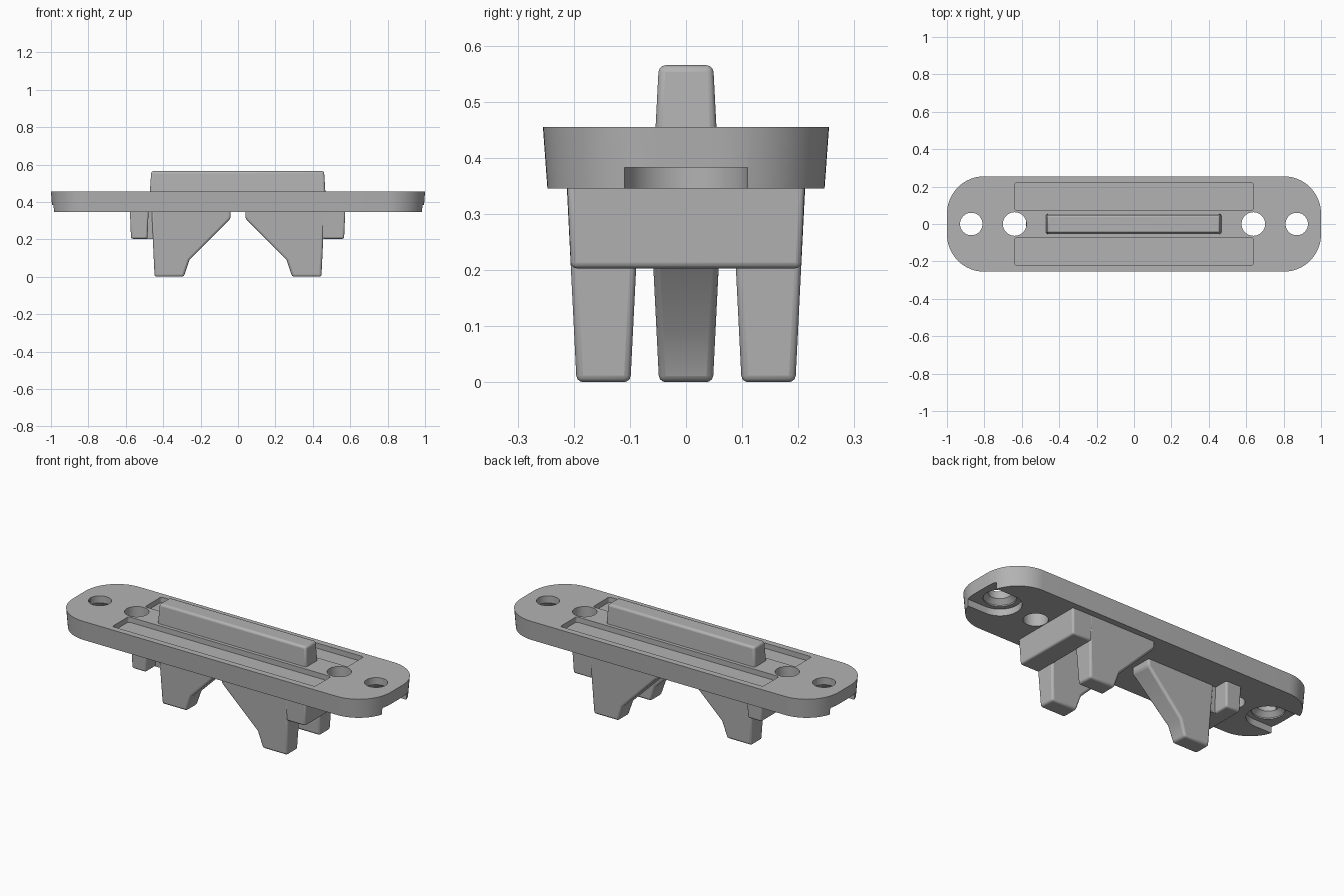
import bpy, bmesh, math

if "Cube" in bpy.data.objects:
    bpy.data.objects.remove(bpy.data.objects["Cube"])

grey = bpy.data.materials.new("plain_grey")
grey.diffuse_color = (0.45, 0.45, 0.45, 1)
grey.use_nodes = True
grey.node_tree.nodes["Principled BSDF"].inputs["Base Color"].default_value = grey.diffuse_color


def loft(name, loops, bevel=0):
    """Skin a list of equal-length point loops and cap both ends."""
    bm = bmesh.new()
    rings = [[bm.verts.new(p) for p in loop] for loop in loops]
    n = len(rings[0])
    for a, b in zip(rings, rings[1:]):
        for i in range(n):
            j = (i + 1) % n
            bm.faces.new((a[i], a[j], b[j], b[i]))
    bm.faces.new(rings[0][::-1])
    bm.faces.new(rings[-1])
    bmesh.ops.recalc_face_normals(bm, faces=bm.faces)
    mesh = bpy.data.meshes.new(name)
    bm.to_mesh(mesh)
    bm.free()
    mesh.materials.append(grey)
    ob = bpy.data.objects.new(name, mesh)
    bpy.context.collection.objects.link(ob)
    if bevel:
        mod = ob.modifiers.new("soft_edges", 'BEVEL')
        mod.width, mod.segments = bevel, 3
        mod.limit_method, mod.angle_limit = 'ANGLE', math.radians(35)
    return ob


def smooth(ob):
    bpy.ops.object.select_all(action='DESELECT')
    ob.select_set(True)
    bpy.context.view_layer.objects.active = ob
    bpy.ops.object.shade_smooth_by_angle(angle=math.radians(32))


def rounded(x, y, r, z, steps=16):
    pts = []
    for q, (sx, sy) in enumerate([(1, 1), (-1, 1), (-1, -1), (1, -1)]):
        for i in range(steps + 1):
            a = math.pi / 2 * (q + i / steps)
            pts.append((sx * (x - r) + r * math.cos(a), sy * (y - r) + r * math.sin(a), z))
    return pts


def circle(cx, r, z, n=48):
    return [(cx + r * math.cos(2 * math.pi * i / n), r * math.sin(2 * math.pi * i / n), z) for i in range(n)]


def box(name, x0, x1, hy0, hy1, z0, z1, dx=0.0, bevel=0.0):
    """Block with half-width hy0 at the bottom, hy1 at the top; dx draws in the bottom ends."""
    def ring(a, b, h, z):
        return [(a, -h, z), (b, -h, z), (b, h, z), (a, h, z)]
    return loft(name, [ring(x0 + dx, x1 - dx, hy0, z0), ring(x0, x1, hy1, z1)], bevel)


# Base plate with a slight draft
plate = loft("base_plate", [rounded(0.992, 0.247, 0.195, 0.345), rounded(1.0, 0.255, 0.2, 0.455)])

# Cutters: holes, countersinks, end notches, top recesses
cutters = []
for s in (-1, 1):
    cutters.append(loft("inner_hole", [circle(s * 0.638, 0.063, 0.3), circle(s * 0.638, 0.063, 0.5)]))
    cutters.append(loft("screw_hole", [circle(s * 0.87, 0.06, 0.3), circle(s * 0.87, 0.06, 0.5)]))
    def notch(z):
        arc = [math.pi / 2 + math.pi * i / 24 for i in range(25)]
        pts = [(s * (0.87 + 0.11 * math.cos(a)), 0.11 * math.sin(a), z) for a in arc]
        return pts + [(s * 1.1, -0.11, z), (s * 1.1, 0.11, z)]
    cutters.append(loft("end_notch", [notch(0.3), notch(0.383)]))
    cutters.append(loft("countersink", [circle(s * 0.87, 0.084, 0.36), circle(s * 0.87, 0.084, 0.39),
                                        circle(s * 0.87, 0.055, 0.42)]))
    recess = loft("top_recess", [rounded(0.638, 0.073, 0.012, 0.425, 4), rounded(0.638, 0.073, 0.012, 0.5, 4)])
    recess.location.y = s * 0.147
    cutters.append(recess)

bpy.context.view_layer.objects.active = plate
for c in cutters:
    mod = plate.modifiers.new(c.name, 'BOOLEAN')
    mod.operation, mod.solver, mod.object = 'DIFFERENCE', 'EXACT', c
    bpy.ops.object.modifier_apply(modifier=mod.name)
for c in cutters:
    bpy.data.objects.remove(c)

# Raised ridge on top
parts = [plate]
ridge = box("top_ridge", -0.472, 0.468, 0.0485, 0.055, -0.565, -0.44, 0.008, 0.012)
for v in ridge.data.vertices:
    v.co.z = -v.co.z
ridge.data.flip_normals()
parts.append(ridge)

# Hooked legs: two outer ones on the right, a single middle one on the left
profile = [(0.04, 0.36), (0.04, 0.31), (0.26, 0.09), (0.29, 0.0), (0.446, 0.0), (0.463, 0.36)]


def leg(name, side, cy):
    def half(z):
        return 0.048 + 0.05 * z
    return loft(name, [[(side * x, cy + k * half(z), z) for x, z in profile] for k in (-1, 1)], 0.012)


parts += [leg("right_front_leg", 1, -0.147), leg("right_back_leg", 1, 0.147), leg("left_middle_leg", -1, 0)]

# Cross blocks behind the legs
parts.append(box("right_cross_block", 0.44, 0.574, 0.205, 0.212, 0.203, 0.36, 0.007, 0.01))
parts.append(box("left_cross_block", -0.578, -0.478, 0.138, 0.145, 0.203, 0.36, 0.006, 0.01))
parts.append(box("left_block_web", -0.5, -0.44, 0.05, 0.06, 0.203, 0.36, 0, 0))

for p in parts:
    smooth(p)
